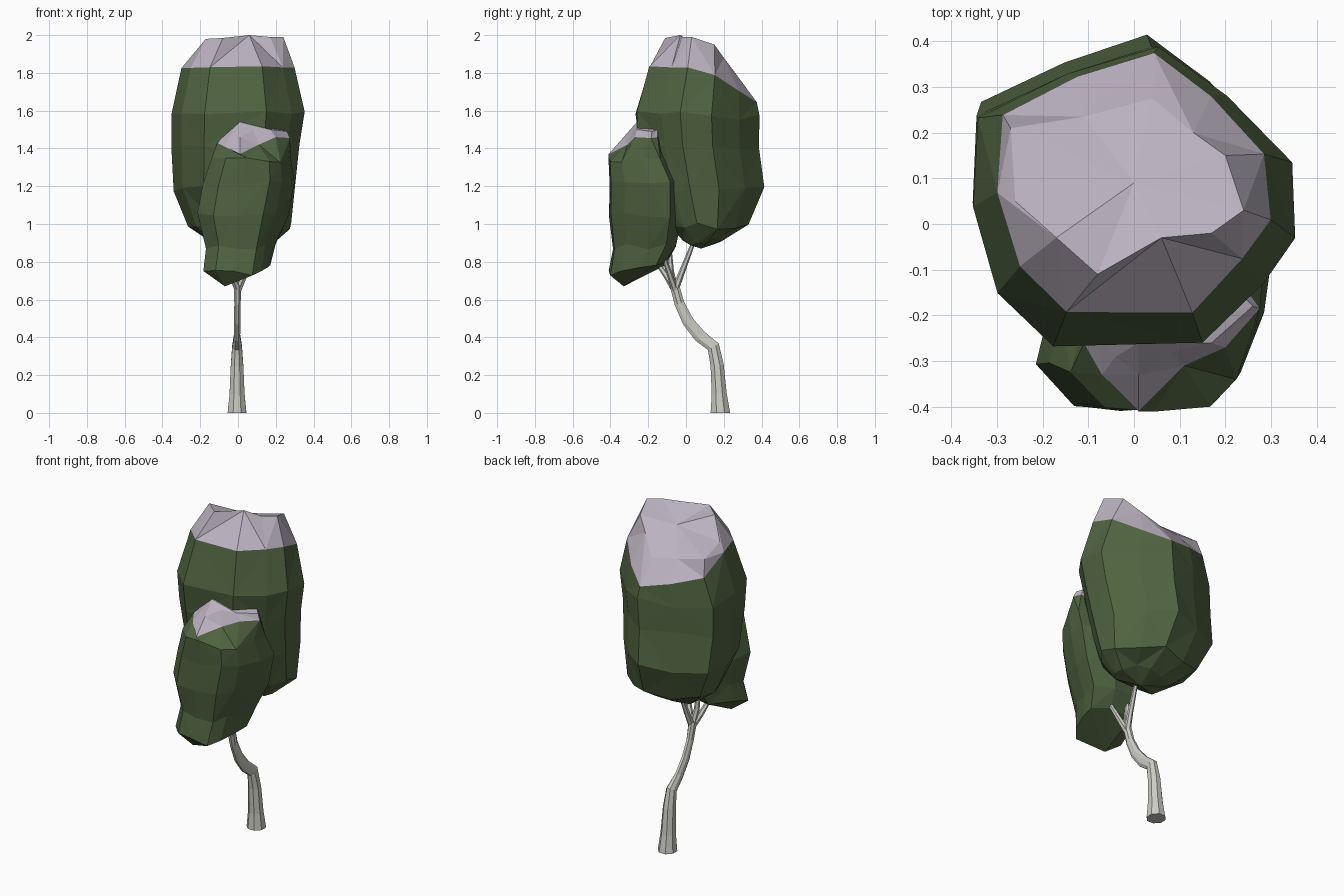
import bpy, bmesh, math, random
from mathutils import Vector

if "Cube" in bpy.data.objects:
    bpy.data.objects.remove(bpy.data.objects["Cube"])

random.seed(4)


def material(name, rgb):
    m = bpy.data.materials.new(name)
    m.diffuse_color = (*rgb, 1)
    m.use_nodes = True
    m.node_tree.nodes["Principled BSDF"].inputs["Base Color"].default_value = m.diffuse_color
    return m


LEAF = material("leaf green", (0.08, 0.125, 0.052))
SNOW = material("pale lilac snow", (0.50, 0.45, 0.53))
BARK = material("pale grey bark", (0.60, 0.61, 0.55))


def finish(name, bm, mats):
    bmesh.ops.recalc_face_normals(bm, faces=bm.faces)
    me = bpy.data.meshes.new(name)
    bm.to_mesh(me)
    bm.free()
    for m in mats:
        me.materials.append(m)
    ob = bpy.data.objects.new(name, me)
    bpy.context.collection.objects.link(ob)
    return ob


def fit_ring(outline, ring, j):
    """Scale the outline into a ring (z, x0, x1, y0, y1, slope, y_start) and roughen it."""
    z, x0, x1, y0, y1, slope, start = ring
    xs, ys = [p[0] for p in outline], [p[1] for p in outline]
    pts = []
    for px, py in outline:
        x = x0 + (px - min(xs)) / (max(xs) - min(xs)) * (x1 - x0)
        y = y0 + (py - min(ys)) / (max(ys) - min(ys)) * (y1 - y0)
        s = 1 - random.uniform(0, j) * 2
        cx, cy = (x0 + x1) / 2, (y0 + y1) / 2
        pts.append((cx + (x - cx) * s, cy + (y - cy) * s,
                    z + slope * max(0, y - start) + random.uniform(-j, j) * 1.3))
    return pts


def crown(name, rings, bottom, top, snow_ring):
    """Triangulated loft with pointed ends; bands from snow_ring up are snow."""
    bm = bmesh.new()
    loops = [[bm.verts.new(p) for p in r] for r in rings]
    n = len(loops[0])
    for i, (a, b) in enumerate(zip(loops, loops[1:])):
        for k in range(n):
            m = (k + 1) % n
            if (i + k) % 2:
                tris = ((a[k], a[m], b[m]), (a[k], b[m], b[k]))
            else:
                tris = ((a[k], a[m], b[k]), (a[m], b[m], b[k]))
            for t in tris:
                bm.faces.new(t).material_index = int(i >= snow_ring)
    for loop, tip, mi in ((loops[0], bottom, 0), (loops[-1], top, 1)):
        c = bm.verts.new(tip)
        for k in range(n):
            bm.faces.new((loop[k], loop[(k + 1) % n], c)).material_index = mi
    return finish(name, bm, (LEAF, SNOW))


def limb(name, path, sides=8):
    """Tapered tube through points (x, y, z, radius across x, radius in yz)."""
    bm = bmesh.new()
    loops = []
    for i, (x, y, z, ra, rb) in enumerate(path):
        p, q = path[max(i - 1, 0)], path[min(i + 1, len(path) - 1)]
        d = (Vector(q[:3]) - Vector(p[:3])).normalized()
        if z == 0:
            d = Vector((0, 0, 1))
        side = Vector((1, 0, 0))
        side = (side - d * side.dot(d)).normalized()
        up = d.cross(side)
        loops.append([bm.verts.new(Vector((x, y, z)) + side * ra * math.cos(t) + up * rb * math.sin(t))
                      for t in (2 * math.pi * (k + .5) / sides for k in range(sides))])
    for a, b in zip(loops, loops[1:]):
        for k in range(sides):
            m = (k + 1) % sides
            bm.faces.new((a[k], a[m], b[m], b[k]))
    bm.faces.new(loops[0])
    bm.faces.new(loops[-1])
    return finish(name, bm, (BARK,))


# Main crown: bulging leaf rings, then a snow top leaning to the back
outline = [(-.345, .25), (-.15, .35), (.05, .41), (.2, .3), (.34, .15), (.355, -.02),
           (.28, -.12), (.15, -.26), (-.18, -.26), (-.3, -.14), (-.36, .05)]
rings = [fit_ring(outline, r, .016) for r in (
    (0.90, -.14, .19, -.02, .20, .10, 0),
    (0.99, -.27, .29, -.10, .335, .0, 0),
    (1.19, -.35, .31, -.20, .415, .0, 0),
    (1.40, -.36, .335, -.25, .39, .0, 0),
    (1.60, -.36, .362, -.27, .392, -.1, 0))]
rings.append(fit_ring(outline, (1.83, -.30, .30, -.195, .375, -.65, .09), .005))
rings.append([(-.27, .21, 1.83), (-.11, .235, 1.80), (.04, .275, 1.78), (.13, .2, 1.88),
              (.2, .15, 1.95), (.24, .03, 1.99), (.17, -.02, 1.99), (.06, -.03, 2.0),
              (-.08, -.11, 1.985), (-.17, -.03, 1.98), (-.26, .05, 1.87)])
crown("main_crown", rings, (.02, .08, .87), (0, .09, 1.92), 5)

# Front crown hanging lower, with its own small snow cap
outline = [(-.18, -.2), (-.05, -.03), (.15, -.03), (.30, -.09), (.28, -.2), (.23, -.33),
           (.16, -.4), (.01, -.41), (-.12, -.4), (-.21, -.31)]
rings = [fit_ring(outline, r, .012) for r in (
    (0.74, -.185, .175, -.41, -.11, .22, -.36),
    (0.88, -.17, .20, -.39, -.05, .0, 0),
    (1.05, -.22, .27, -.412, -.02, .0, 0),
    (1.22, -.19, .305, -.408, -.02, .0, 0),
    (1.34, -.14, .285, -.412, -.08, .0, 0))]
rings.append([(-.10, -.24, 1.44), (-.03, -.15, 1.45), (.12, -.12, 1.45), (.25, -.15, 1.46),
              (.275, -.185, 1.455), (.2, -.27, 1.46), (.11, -.31, 1.42), (.01, -.41, 1.37),
              (-.07, -.33, 1.41), (-.11, -.26, 1.43)])
rings.append([(-.08, -.22, 1.46), (0, -.15, 1.5), (.12, -.13, 1.5), (.23, -.15, 1.5),
              (.26, -.18, 1.49), (.17, -.26, 1.5), (.08, -.28, 1.5), (.01, -.33, 1.46),
              (-.04, -.29, 1.47), (-.08, -.25, 1.46)])
crown("front_crown", rings, (-.07, -.33, .67), (.01, -.26, 1.54), 5)

# Bent trunk
limb("trunk", [(-.005, .182, 0, .054, .056), (-.005, .176, .10, .043, .043),
               (-.005, .165, .25, .036, .038), (-.005, .145, .35, .028, .036),
               (-.005, .075, .405, .018, .036), (-.004, .01, .485, .018, .033),
               (-.003, -.035, .58, .018, .028), (-.002, -.062, .68, .022, .027)])

# Branches forking into the crowns
fork = (0, -.058, .65)
for name, mid, end in (
        ("front_branch", (-.03, -.10, .72), (-.06, -.17, .82)),
        ("right_branch", (.035, -.085, .73), (.09, -.13, .86)),
        ("middle_branch", (-.015, -.08, .75), (-.03, -.09, .91)),
        ("back_branch", (.01, -.02, .75), (.02, .05, .93))):
    limb(name, [(*fork, .019, .019), (*mid, .016, .016), (*end, .01, .01)], 6)
